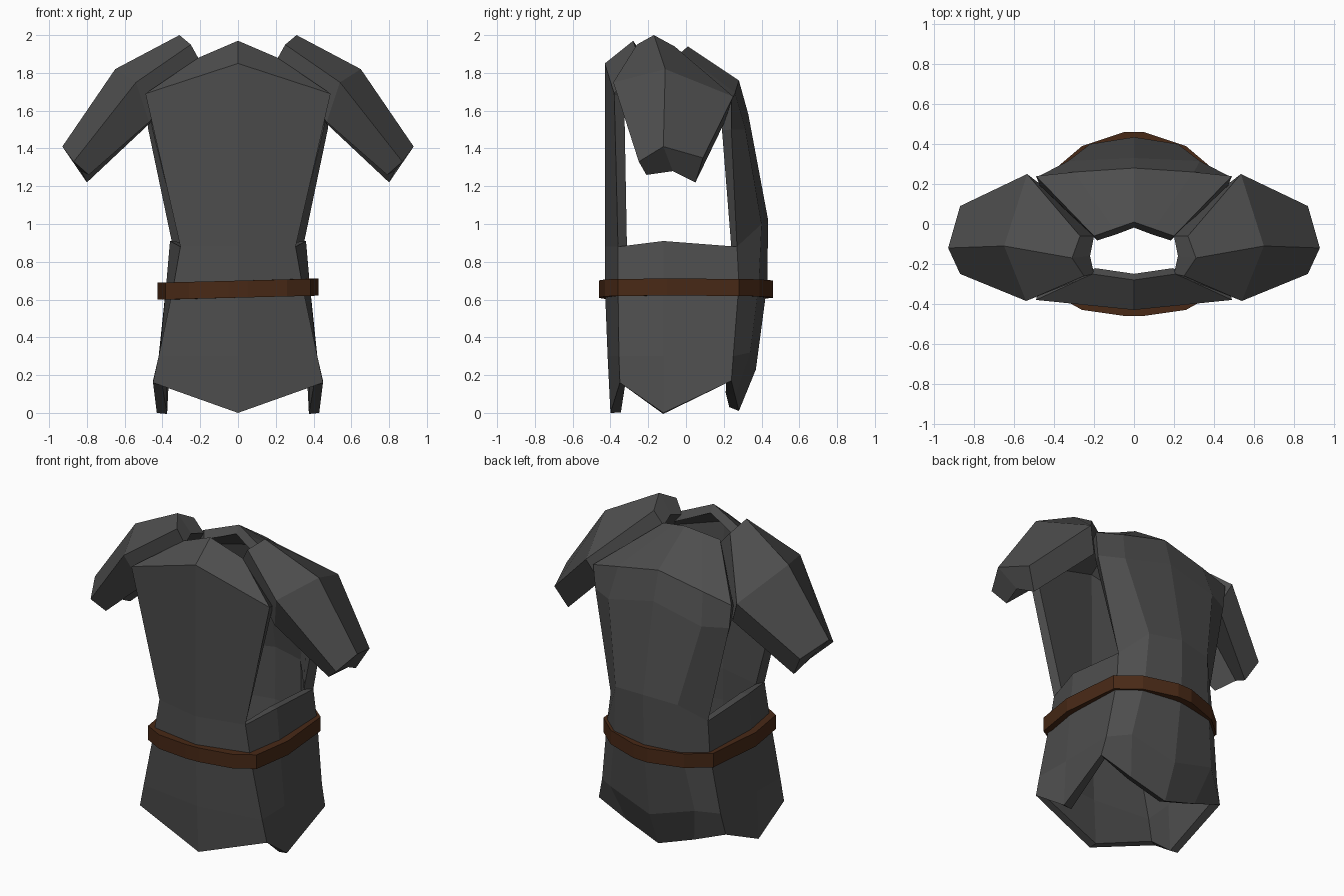
import bpy, bmesh

if "Cube" in bpy.data.objects:
    bpy.data.objects.remove(bpy.data.objects["Cube"])

def material(name, rgb):
    m = bpy.data.materials.new(name)
    m.diffuse_color = (*rgb, 1)
    m.use_nodes = True
    m.node_tree.nodes["Principled BSDF"].inputs["Base Color"].default_value = m.diffuse_color
    return m

plate_grey = material("dark_grey", (0.075, 0.075, 0.075))
leather = material("brown_leather", (0.065, 0.022, 0.008))

def loft(bm, rows, closed=False):
    """Join rows of points with quads."""
    vs = [[bm.verts.new(p) for p in r] for r in rows]
    for a, b in zip(vs, vs[1:]):
        n = len(a)
        for i in range(n if closed else n - 1):
            j = (i + 1) % n
            bm.faces.new((a[i], a[j], b[j], b[i]))
    return vs

def finish(bm, name, mat, mirror=True, thickness=0):
    bmesh.ops.remove_doubles(bm, verts=bm.verts, dist=0.001)
    bmesh.ops.recalc_face_normals(bm, faces=bm.faces)
    me = bpy.data.meshes.new(name)
    bm.to_mesh(me)
    bm.free()
    ob = bpy.data.objects.new(name, me)
    bpy.context.collection.objects.link(ob)
    me.materials.append(mat)
    if mirror:
        ob.modifiers.new("mirror", 'MIRROR')
    if thickness:
        s = ob.modifiers.new("thickness", 'SOLIDIFY')
        s.thickness = thickness
        s.offset = -1
    return ob

# Tunic: front, side and back panels of the right half, then mirrored.
# Each row runs from the centre line out to the panel edge, collar to hem.
front = [
    [(0, -.28, 1.97), (.21, -.25, 1.88)],
    [(0, -.43, 1.85), (.49, -.38, 1.69)],
    [(0, -.43, .88), (.305, -.36, .88)],
    [(0, -.43, .68), (.34, -.36, .68)],
    [(0, -.415, .30), (.42, -.355, .30)],
    [(0, -.40, 0), (.45, -.35, .16)],
]
back = [
    [(0, .01, 1.94), (.10, -.025, 1.91), (.20, -.06, 1.88)],
    [(0, .28, 1.76), (.30, .26, 1.695), (.49, .24, 1.65)],
    [(0, .33, 1.58), (.33, .315, 1.50), (.475, .24, 1.50)],
    [(0, .435, 1.02), (.22, .40, 1.00), (.345, .27, .88)],
    [(0, .43, .68), (.24, .385, .68), (.365, .28, .68)],
    [(0, .37, .23), (.30, .34, .32), (.42, .25, .30)],
    [(0, .28, .01), (.24, .26, .09), (.45, .24, .17)],
]
side_middle = [(.36, -.12, .91), (.38, -.12, .68), (.415, -.12, .30), (.43, -.12, 0)]
side = [[f[-1], m, b[-1]] for f, m, b in zip(front[2:], side_middle, back[3:])]

bm = bmesh.new()
for panel in (front, back, side):
    loft(bm, panel)
finish(bm, "tunic", plate_grey, thickness=.055)

# Shoulder guards: six-sided sections from neck to sleeve tip
sections = [
    [(.25, -.26, 1.95), (.31, -.17, 2.0), (.27, -.06, 1.94),
     (.20, -.06, 1.86), (.22, -.16, 1.89), (.20, -.25, 1.86)],
    [(.54, -.385, 1.75), (.65, -.11, 1.82), (.535, .25, 1.675),
     (.47, .20, 1.53), (.56, -.10, 1.68), (.47, -.30, 1.54)],
    [(.87, -.25, 1.33), (.93, -.12, 1.41), (.87, .09, 1.35),
     (.80, .05, 1.22), (.83, -.07, 1.28), (.79, -.21, 1.26)],
]
bm = bmesh.new()
rings = loft(bm, sections, closed=True)
for r in (rings[0], rings[-1]):
    for i in range(2):
        bm.faces.new((r[i], r[i + 1], r[4 - i], r[5 - i]) if i == 0 else (r[1], r[2], r[3], r[4]))
finish(bm, "shoulder_guards", plate_grey)

# Belt: slightly tilted band around the waist
half = [(.05, -.46), (.26, -.43), (.385, -.36), (.425, -.10),
        (.39, .28), (.26, .39), (.05, .46)]
outline = half + [(-x, y) for x, y in reversed(half)]
bm = bmesh.new()
loft(bm, [[(x, y, z + .025 * x) for x, y in outline] for z in (.61, .70)], closed=True)
finish(bm, "belt", leather, mirror=False, thickness=.06)
